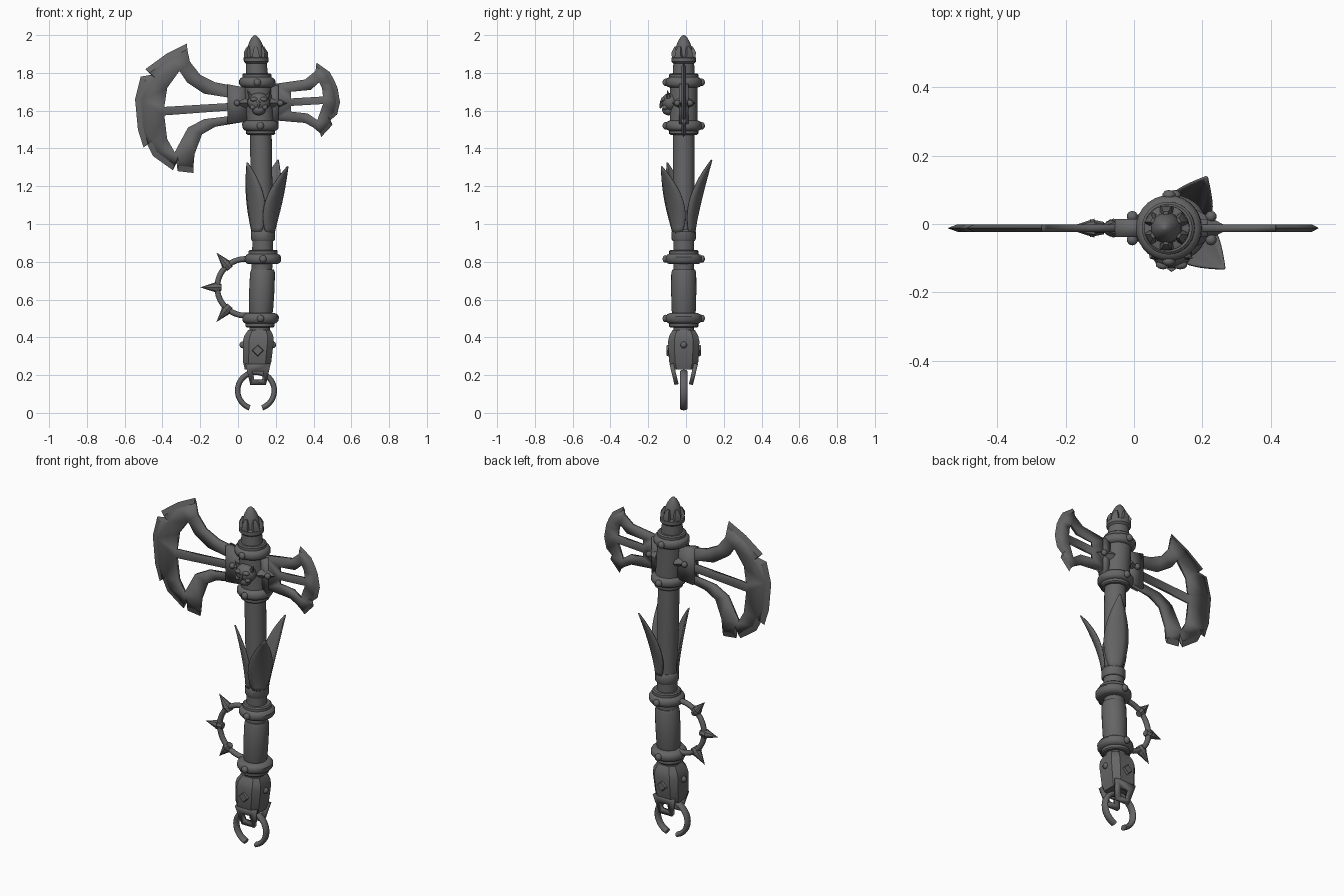
import bpy, bmesh, math
from mathutils import Vector, Matrix

cube = bpy.data.objects.get("Cube")
if cube:
    bpy.data.objects.remove(cube, do_unlink=True)

iron = bpy.data.materials.new("dark iron")
iron.use_nodes = True
GREY = (0.13, 0.13, 0.13, 1)
iron.diffuse_color = GREY
iron.node_tree.nodes["Principled BSDF"].inputs["Base Color"].default_value = GREY
Y = -0.012

# Slightly bowed centreline of the handle, as (height, x)
SPINE = [(0, .095), (.33, .105), (.5, .12), (.82, .133), (.95, .133), (1.2, .125),
         (1.5, .12), (1.75, .102), (2, .09)]


def axis(z):
    for (a, xa), (b, xb) in zip(SPINE, SPINE[1:]):
        if z <= b:
            return xa + (xb - xa) * (z - a) / (b - a)
    return SPINE[-1][1]


def finish(name, bm, angle=35, thick=0):
    bmesh.ops.recalc_face_normals(bm, faces=bm.faces)
    me = bpy.data.meshes.new(name)
    bm.to_mesh(me)
    bm.free()
    ob = bpy.data.objects.new(name, me)
    bpy.context.collection.objects.link(ob)
    me.materials.append(iron)
    if thick:
        mod = ob.modifiers.new("thickness", 'SOLIDIFY')
        mod.thickness, mod.offset = thick, 0
    bpy.ops.object.select_all(action='DESELECT')
    ob.select_set(True)
    bpy.context.view_layer.objects.active = ob
    bpy.ops.object.shade_smooth_by_angle(angle=math.radians(angle))
    return ob


def loft(name, rings, angle=35):
    """Skin a list of equal point rings and cap both ends."""
    bm = bmesh.new()
    rows = [[bm.verts.new(p) for p in ring] for ring in rings]
    n = len(rows[0])
    for a, b in zip(rows, rows[1:]):
        for i in range(n):
            j = (i + 1) % n
            bm.faces.new((a[i], a[j], b[j], b[i]))
    bm.faces.new(rows[0])
    bm.faces.new(rows[-1])
    return finish(name, bm, angle)


def lathe(name, profile, n=28):
    turn = [math.tau * i / n for i in range(n)]
    return loft(name, [[(axis(z) + r * math.cos(t), Y + r * math.sin(t), z) for t in turn]
                       for z, r in profile])


def cone(name, base, tip, r, n=8, r2=0, flat=1):
    """Cone or pyramid from base to tip, optionally flattened sideways."""
    base, tip = Vector(base), Vector(tip)
    d = tip - base
    rot = d.to_track_quat('Z', 'Y').to_matrix().to_4x4()
    bm = bmesh.new()
    bmesh.ops.create_cone(bm, cap_ends=True, segments=n, radius1=r, radius2=r2, depth=d.length,
                          matrix=Matrix.Translation((base + tip) / 2) @ rot)
    mid = (base.y + tip.y) / 2
    for v in bm.verts:
        v.co.y = mid + (v.co.y - mid) * flat
    return finish(name, bm)


def ball(name, at, size, n=14):
    bm = bmesh.new()
    bmesh.ops.create_uvsphere(bm, u_segments=n, v_segments=n // 2 + 2, radius=1,
                              matrix=Matrix.Translation(at) @ Matrix.Diagonal((*size, 1)))
    return finish(name, bm, 60)


def plate(name, outline, holes, thick, depth=lambda z: Y):
    """Upright flat plate with holes."""
    bm = bmesh.new()
    edges = []
    for loop in [outline] + holes:
        vs = [bm.verts.new((x, 0, z)) for x, z in loop]
        edges += [bm.edges.new((vs[i - 1], vs[i])) for i in range(len(vs))]
    bmesh.ops.triangle_fill(bm, use_beauty=True, edges=edges, normal=(0, -1, 0))
    for v in bm.verts:
        v.co.y = depth(v.co.z)
    return finish(name, bm, 30, thick)


def blade(name, edge, back, holes, centre, inset):
    """Axe blade: flat body plus a wedge ground to a sharp cutting edge."""
    c = Vector(centre)
    inner = [Vector(p) + (c - Vector(p)).normalized() * inset for p in edge]
    plate(name + "_body", [tuple(p) for p in inner] + back, holes, .022)
    loft(name + "_cutting_edge", [[(p[0], Y - .011, p[1]), (p[0], Y + .011, p[1]),
                                   (e[0], Y, e[1])] for p, e in zip(inner, edge)], 20)


def arc(name, cx, cz, radius, start, end, bevel, n=24, flat=1):
    """Round bar bent along an upright arc."""
    rings = []
    for i in range(n + 1):
        t = math.radians(start + (end - start) * i / n)
        ring = []
        for k in range(10):
            a = math.tau * k / 10
            r = radius + bevel * math.cos(a)
            ring.append((cx + r * math.cos(t), Y + flat * bevel * math.sin(a), cz + r * math.sin(t)))
        rings.append(ring)
    return loft(name, rings, 50)


# Handle and head core
lathe("shaft", [(.44, .055), (.95, .055), (1.2, .057), (1.5, .058)])
lathe("head_core", [(1.5, .074), (1.78, .074)])
lathe("grip", [(.52, .058), (.54, .064), (.65, .067), (.74, .066), (.76, .06)])
lathe("leaf_collar", [(.91, .058), (.92, .064), (.96, .064), (.97, .057)])
lathe("neck", [(1.77, .06), (1.85, .055), (1.86, .066), (1.88, .066), (1.885, .05)])
lathe("finial", [(1.87, .046), (1.93, .044), (1.96, .034), (1.985, .02), (1.998, .007), (2, .002)])

# Bands with front and back studs
for label, z, small in (("top", 1.75, .03), ("lower_head", 1.52, -.03),
                        ("upper_grip", .815, .03), ("lower_grip", .5, -.03)):
    lathe(label + "_band", [(z - .028, .075), (z - .022, .088), (z - .01, .096), (z + .01, .096),
                            (z + .022, .088), (z + .028, .075)])
    lo, hi = sorted((z, z + small * 1.6))
    lathe(label + "_band_step", [(lo, .07), (lo + .006, .077), (hi - .006, .077), (hi, .07)])
    for s in (-1, 1):
        ball(label + "_stud", (axis(z), Y + s * .096, z), (.02, .016, .02), 10)

# Crown prongs round the finial
for i in range(6):
    a = math.tau * (i + .5) / 6
    u = Vector((math.cos(a), math.sin(a), 0))
    side = Vector((-u.y, u.x, 0))
    rings = []
    for z, r, w in ((1.875, .055, .02), (1.91, .056, .016), (1.94, .04, .007)):
        c = Vector((axis(z), Y, z))
        rings.append([c + u * (r + p) + side * (w * q)
                      for p, q in ((-.01, -1), (.008, -1), (.008, 1), (-.01, 1))])
    loft("crown_prong", rings)

# Blades
blade("large_blade",
      [(-.27, 1.955), (-.38, 1.9), (-.49, 1.82), (-.46, 1.79), (-.515, 1.78), (-.545, 1.66),
       (-.53, 1.5), (-.5, 1.405), (-.48, 1.42), (-.45, 1.36), (-.345, 1.285), (-.325, 1.325),
       (-.32, 1.28), (-.235, 1.27)],
      [(-.23, 1.37), (-.19, 1.475), (-.12, 1.515), (.03, 1.54), (.03, 1.72), (-.12, 1.75),
       (-.2, 1.79), (-.255, 1.86)],
      [[(-.31, 1.81), (-.27, 1.75), (-.18, 1.69), (-.055, 1.67), (-.055, 1.64), (-.39, 1.62),
        (-.375, 1.72)],
       [(-.39, 1.575), (-.055, 1.6), (-.055, 1.57), (-.18, 1.555), (-.265, 1.51), (-.335, 1.38),
        (-.375, 1.45)]], (-.25, 1.62), .03)
blade("small_blade",
      [(.415, 1.855), (.485, 1.805), (.51, 1.76), (.527, 1.72), (.54, 1.645), (.525, 1.58),
       (.49, 1.55), (.5, 1.525), (.44, 1.46)],
      [(.4, 1.51), (.355, 1.535), (.18, 1.55), (.18, 1.74), (.355, 1.765), (.41, 1.81)],
      [[(.43, 1.75), (.385, 1.71), (.28, 1.7), (.28, 1.665), (.45, 1.675), (.445, 1.72)],
       [(.28, 1.625), (.45, 1.635), (.42, 1.55), (.37, 1.585), (.28, 1.595)]], (.4, 1.65), .02)

# Thick sockets and side spikes where the blades meet the core
for label, x0, x1, tip in (("large", .05, -.055, -.06), ("small", .17, .215, .28)):
    plate(label + "_blade_socket", [(x0, 1.54), (x1, 1.53), (x1, 1.74), (x0, 1.72)], [], .052)
    mid = (x0 + tip) / 2
    cone(label + "_side_spike", (x0, Y, 1.64), (tip, Y, 1.64), .055, 4, 0, 1.1)
    for s in (-1, 1):
        ball(label + "_spike_stud", (mid, Y + s * .034, 1.64), (.017, .017, .017), 10)

# Skull boss on the front of the head
sx = axis(1.64)
ball("skull", (sx, -.083, 1.645), (.06, .047, .05), 20)
ball("skull_jaw", (sx, -.092, 1.605), (.036, .035, .03))
cone("skull_nose", (sx, -.125, 1.65), (sx, -.136, 1.612), .014, 6, .004)
for s in (-1, 1):
    cone("skull_horn", (sx + s * .04, -.09, 1.665), (sx + s * .062, -.1, 1.71), .016)
    ball("skull_brow", (sx + s * .025, -.119, 1.66), (.022, .014, .012), 10)
    ball("skull_cheek", (sx + s * .032, -.11, 1.618), (.016, .016, .014), 10)

# Three curved leaves rising from the collar
for label, angle, top, reach in (("front", -42, 1.305, .175), ("back", 62, 1.34, .168),
                                 ("right", 226, 1.325, .12)):
    a = math.radians(angle)
    u, side = Vector((math.cos(a), math.sin(a), 0)), Vector((-math.sin(a), math.cos(a), 0))
    bm = bmesh.new()
    rows = []
    for i in range(13):
        t = i / 12
        z = .95 + (top - .95) * t
        w = .066 * max(math.sin(math.pi * (.14 + .86 * t)), .02) ** .85
        r = .06 + (reach - .06) * t ** 1.5
        c = Vector((axis(.95), Y, z))
        rows.append([bm.verts.new(c + u * (r - .35 * w * q * q) + side * (w * q))
                     for q in (-1, -.5, 0, .5, 1)])
    for p, q in zip(rows, rows[1:]):
        for k in range(4):
            bm.faces.new((p[k], p[k + 1], q[k + 1], q[k]))
    finish(label + "_leaf", bm, 40, .007)

# Spiked hand guard
gx, gz = .04, .665
arc("hand_guard", gx, gz, .15, 75, 285, .015)
for deg in (130, 180, 230):
    t = math.radians(deg)
    d = Vector((math.cos(t), 0, math.sin(t)))
    c = Vector((gx, Y, gz))
    cone("guard_spike", c + d * .155, c + d * .24, .028, 8)
    cone("guard_spike_foot", c + d * .128, c + d * .168, .018, 8, .026)

# Pommel: chamfered block with diamonds and studs
rings = []
for z, hx, hy in ((.23, .064, .062), (.27, .075, .077), (.38, .082, .083), (.41, .076, .076), (.44, .058, .058)):
    k, x = .6, axis(z) - .002
    rings.append([(x + hx * p, Y + hy * q, z) for p, q in
                  ((1, -k), (1, k), (k, 1), (-k, 1), (-1, k), (-1, -k), (-k, -1), (k, -1))])
loft("pommel", rings, 25)
px = axis(.33)
for s in (-1, 1):
    ball("pommel_stud", (px + s * .08, Y, .36), (.018, .018, .018), 10)
    cone("pommel_diamond", (px, Y + s * .075, .33), (px, Y + s * .092, .33), .034, 4, .026).scale.x = 1
    # Windowed prongs that hold the ring
    plate("pommel_prong", [(.04, .26), (.065, .15), (.148, .15), (.172, .26)],
          [[(.078, .222), (.086, .175), (.128, .175), (.136, .222)]], .022,
          lambda z, s=s: Y + s * (.038 + (z - .15) * .24))

# Open pommel ring
arc("pommel_ring", .095, .118, .097, -70, 250, .0145, 36, 1.5)
